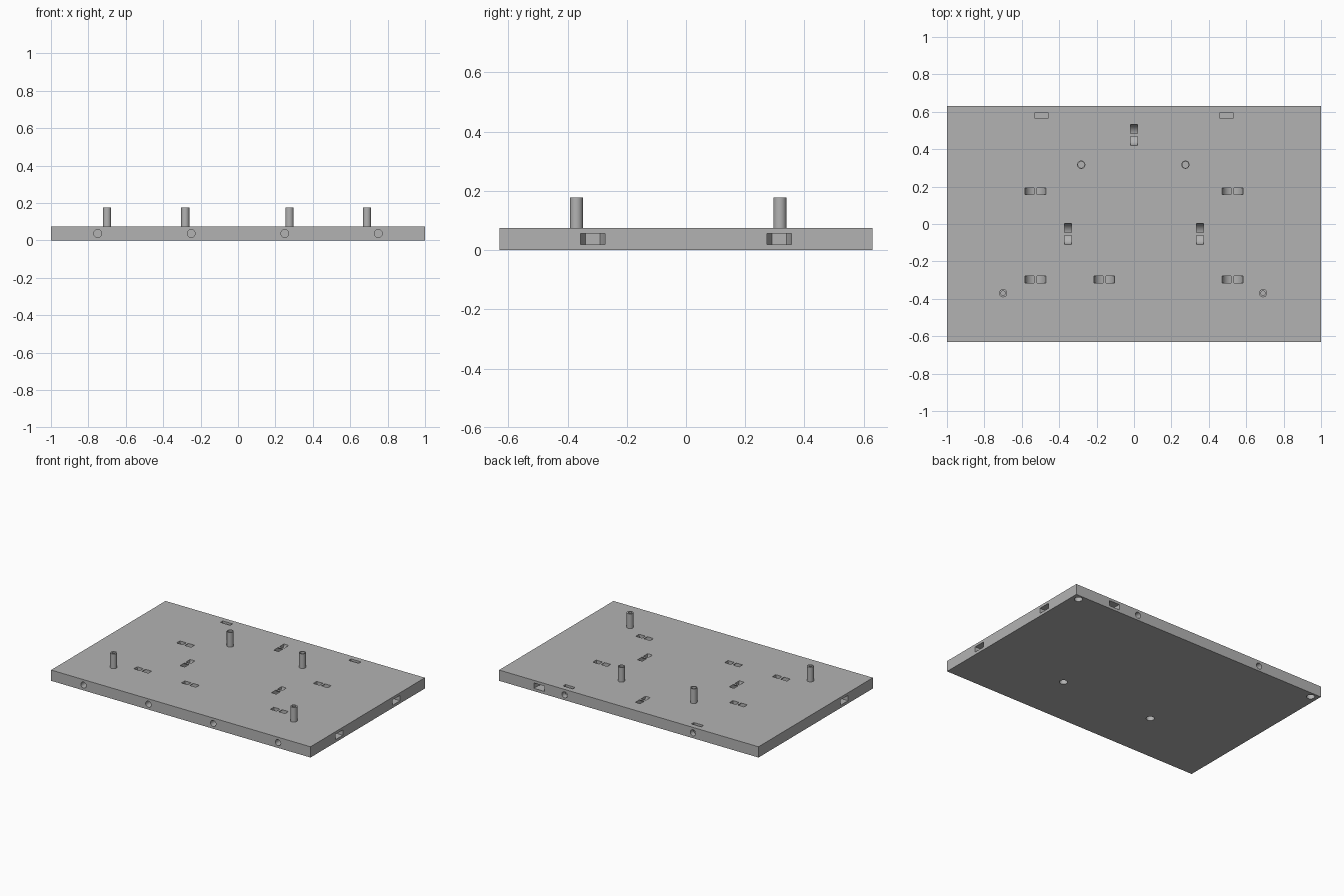
import bpy, bmesh, math
from mathutils import Matrix, Vector

if "Cube" in bpy.data.objects:
    bpy.data.objects.remove(bpy.data.objects["Cube"])

W, D, H = 2.0, 1.26, 0.075
TOP = 0.177

grey = bpy.data.materials.new("light_grey")
grey.diffuse_color = (0.45, 0.45, 0.45, 1)
grey.use_nodes = True
grey.node_tree.nodes["Principled BSDF"].inputs["Base Color"].default_value = grey.diffuse_color


def make_object(name, bm):
    bmesh.ops.recalc_face_normals(bm, faces=bm.faces[:])
    me = bpy.data.meshes.new(name)
    bm.to_mesh(me)
    bm.free()
    me.materials.append(grey)
    ob = bpy.data.objects.new(name, me)
    bpy.context.collection.objects.link(ob)
    return ob


def box(bm, center, size):
    m = Matrix.Translation(center) @ Matrix.Diagonal((*size, 1))
    bmesh.ops.create_cube(bm, size=1, matrix=m)


def cylinder(bm, center, radius, depth, axis='Z', sides=24):
    rot = Matrix.Rotation(math.pi / 2, 4, 'X') if axis == 'Y' else Matrix()
    bmesh.ops.create_cone(bm, cap_ends=True, segments=sides, radius1=radius,
                          radius2=radius, depth=depth,
                          matrix=Matrix.Translation(center) @ rot)


def tie_tunnel(bm, x, y, along_y=False, r_in=0.008, r_out=0.056, width=0.037):
    """Curved cable-tie channel: a lower half ring with ends above the plate."""
    pts = []
    for r, order in ((r_out, 1), (r_in, -1)):
        arc = [(r * math.cos(math.pi + math.pi * i / 12),
                r * math.sin(math.pi + math.pi * i / 12)) for i in range(13)]
        arc = [(-r, 0.02)] + arc + [(r, 0.02)]
        pts += arc[::order]
    m = Matrix.Translation((x, y, H))
    if along_y:
        m = m @ Matrix.Rotation(math.pi / 2, 4, 'Z')
    face = bm.faces.new([bm.verts.new(m @ Vector((u, -width / 2, v))) for u, v in pts])
    step = m.to_3x3() @ Vector((0, width, 0))
    new = bmesh.ops.extrude_face_region(bm, geom=[face])["geom"]
    bmesh.ops.translate(bm, vec=step,
                        verts=[g for g in new if isinstance(g, bmesh.types.BMVert)])


def nut_pocket(bm, x, y, angle):
    """Hexagonal nut pocket opening on an edge; angle is the outward direction."""
    r, h = 0.041, 0.037
    c, s = math.cos(angle), math.sin(angle)
    outline = [(0.08, -r), (0.08, r), (0, r), (-r * 0.866, r * 0.6),
               (-r * 0.866, -r * 0.6), (0, -r)]
    rings = []
    for z in (0.038 - h / 2, 0.038 + h / 2):
        rings.append([bm.verts.new((x + u * c - v * s, y + u * s + v * c, z))
                      for u, v in outline])
    lo, hi = rings
    bm.faces.new(lo[::-1])
    bm.faces.new(hi)
    for i in range(6):
        j = (i + 1) % 6
        bm.faces.new((lo[i], lo[j], hi[j], hi[i]))


# Base plate
bm = bmesh.new()
box(bm, (0, 0, H / 2), (W, D, H))
plate = make_object("base_plate", bm)

# Cutter for every recess
bm = bmesh.new()
for x, y in ((-0.527, 0.175), (0.527, 0.175), (-0.527, -0.297),
             (0.527, -0.297), (-0.159, -0.297)):
    tie_tunnel(bm, x, y)
for x, y in ((0, 0.476), (-0.353, -0.053), (0.353, -0.053)):
    tie_tunnel(bm, x, y, along_y=True)
for x in (-0.75, -0.25, 0.25, 0.75):                 # front edge holes
    cylinder(bm, (x, -D / 2, 0.037), 0.021, 0.16, 'Y')
for x in (-0.495, 0.495):
    cylinder(bm, (x, D / 2, 0.037), 0.021, 0.16, 'Y')  # back edge holes
    box(bm, (x, 0.58, 0.0575), (0.076, 0.026, 0.085))   # captive nut slots
for x, y in ((-0.95, 0.59), (0.95, 0.59), (-0.355, -0.265), (0.355, -0.265)):
    cylinder(bm, (x, y, 0), 0.026, 0.08)             # underside holes
edge = 0.05
nut_pocket(bm, W / 2 - edge, 0.315, 0)
nut_pocket(bm, W / 2 - edge, -0.315, 0)
nut_pocket(bm, -W / 2 + edge, -0.315, math.pi)
nut_pocket(bm, 0.69, D / 2 - edge, math.pi / 2)
cutter = make_object("recess_cutter", bm)
cutter.hide_render = True

mod = plate.modifiers.new("recesses", 'BOOLEAN')
mod.operation = 'DIFFERENCE'
mod.solver = 'EXACT'
mod.use_self = True
mod.object = cutter
bpy.context.view_layer.objects.active = plate
bpy.ops.object.modifier_apply(modifier=mod.name)
bpy.data.objects.remove(cutter)

# Hollow standing posts
posts = [plate]
for name, x, y, bore in (("front_left_post", -0.70, -0.37, 0.012),
                         ("front_right_post", 0.69, -0.37, 0.012),
                         ("back_left_post", -0.282, 0.317, 0.017),
                         ("back_right_post", 0.275, 0.317, 0.017)):
    bm = bmesh.new()
    r = 0.022
    prof = [(r, H - 0.005), (r, TOP), (bore, TOP), (bore, H + 0.005), (0, H + 0.005)]
    vs = [bm.verts.new((u, 0, z)) for u, z in prof]
    es = [bm.edges.new(p) for p in zip(vs, vs[1:])]
    bmesh.ops.spin(bm, geom=vs + es, cent=(0, 0, 0), axis=(0, 0, 1),
                   angle=math.tau, steps=24)
    bmesh.ops.remove_doubles(bm, verts=bm.verts[:], dist=1e-5)
    ob = make_object(name, bm)
    ob.location = (x, y, 0)
    posts.append(ob)

# Smooth round walls, crisp edges
for ob in posts:
    ob.select_set(True)
bpy.ops.object.shade_smooth_by_angle(angle=math.radians(30))
